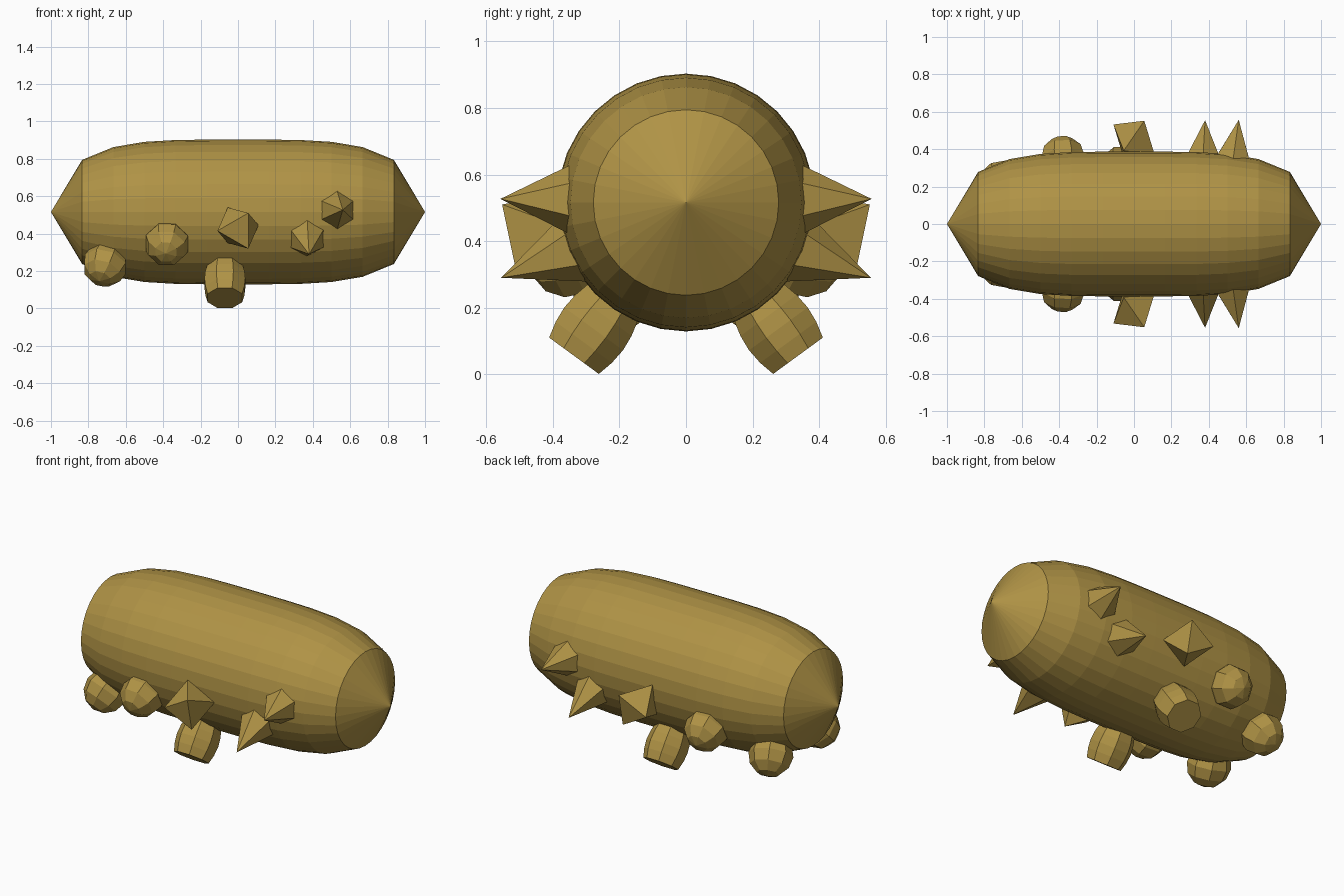
import bpy, bmesh, math
from mathutils import Vector, Matrix

if "Cube" in bpy.data.objects:
    bpy.data.objects.remove(bpy.data.objects["Cube"])

ZC = 0.516
gold = bpy.data.materials.new("golden_brown")
gold.diffuse_color = (0.43, 0.29, 0.06, 1)
gold.use_nodes = True
gold.node_tree.nodes["Principled BSDF"].inputs["Base Color"].default_value = gold.diffuse_color


def finish(name, bm, matrix=None):
    if matrix:
        bm.transform(matrix)
    bmesh.ops.recalc_face_normals(bm, faces=bm.faces)
    me = bpy.data.meshes.new(name)
    bm.to_mesh(me)
    bm.free()
    me.materials.append(gold)
    ob = bpy.data.objects.new(name, me)
    bpy.context.collection.objects.link(ob)
    return ob


def lathe(profile, n, phase=0.0):
    """Revolve (radius, height) points around local z; zero radius makes a pole."""
    bm = bmesh.new()
    rings = []
    for r, h in profile:
        if r == 0:
            rings.append([bm.verts.new((0, 0, h))] * n)
        else:
            rings.append([bm.verts.new((r * math.cos(phase + math.tau * i / n),
                                        r * math.sin(phase + math.tau * i / n), h)) for i in range(n)])
    for a, b in zip(rings, rings[1:]):
        for i in range(n):
            j = (i + 1) % n
            bm.faces.new(list(dict.fromkeys((a[i], a[j], b[j], b[i]))))
    for ring in (rings[0], rings[-1]):
        if ring[0] is not ring[1]:
            bm.faces.new(ring)
    return bm


def mirrored(ob):
    m = ob.modifiers.new("mirror", 'MIRROR')
    m.use_axis = (False, True, False)
    return ob


def frame(base, tip):
    """Local z runs from base to tip, local x follows the body's long axis."""
    z = (Vector(tip) - Vector(base)).normalized()
    y = z.cross(Vector((1, 0, 0))).normalized()
    x = y.cross(z)
    m = Matrix((x, y, z)).transposed().to_4x4()
    m.translation = base
    return m


# barrel body along x
prof = []
for i in range(13):
    x = -1 + i / 6
    r = 0.387 * math.sqrt(max(0, 1 - x ** 4))
    prof.append((r if 0 < i < 12 else 0, x))
finish("body", lathe(prof, 32), Matrix.Translation((0, 0, ZC)) @ Matrix.Rotation(math.pi / 2, 4, 'Y'))

# round knobs
def ball(r):
    return [(r * math.sin(math.pi * i / 6) if 0 < i < 6 else 0, -r * math.cos(math.pi * i / 6)) for i in range(7)]

for name, c, out in (("rear_knob", (-0.71, -0.22, 0.235), (-0.10, -0.24, -0.28)),
                     ("side_knob", (-0.38, -0.35, 0.347), (-0.02, -0.35, -0.17))):
    tip = Vector(c) + Vector(out)
    mirrored(finish(name, lathe(ball(0.122), 8, math.pi / 8), frame(c, tip)))

# barrel feet
d = Vector((0, -0.59, -0.807))
foot = [(0.1, -0.1), (0.113, -0.05), (0.118, 0), (0.113, 0.05), (0.1, 0.1)]
c = Vector((-0.07, 0, ZC)) + d * 0.47
mirrored(finish("foot", lathe(foot, 8, math.pi / 8), frame(c, c + d)))

# octahedral studs
axes = [Vector(v) for v in ((0.055, -0.1, 0.08), (0.055, -0.06, -0.11), (-0.11, -0.08, -0.015))]
bm = bmesh.new()
c = Vector((0, -0.452, 0.43))
for v in axes:
    bm.verts.new(c + v)
    bm.verts.new(c - v)
bmesh.ops.convex_hull(bm, input=bm.verts)
mirrored(finish("stud", bm))

# six-sided spikes
for name, base, tip in (("lower_spike", (0.37, -0.34, 0.375), (0.38, -0.555, 0.29)),
                        ("upper_spike", (0.53, -0.35, 0.525), (0.56, -0.557, 0.527))):
    h = (Vector(tip) - Vector(base)).length
    mirrored(finish(name, lathe([(0.103, 0), (0, h)], 6, math.pi / 6), frame(base, tip)))
